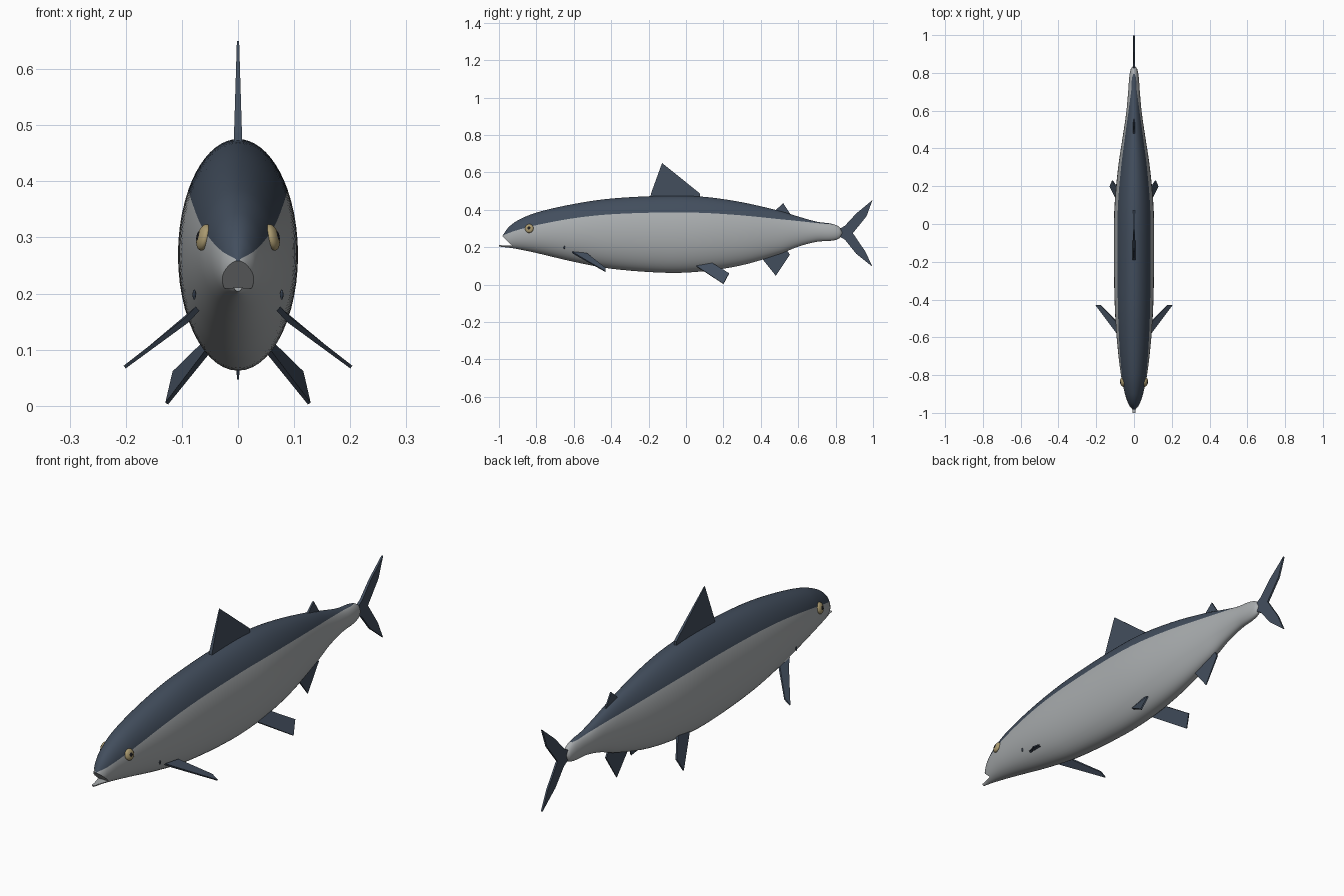
import bpy, bmesh, math
from mathutils import Vector, Matrix

cube = bpy.data.objects.get("Cube")
if cube:
    bpy.data.objects.remove(cube, do_unlink=True)


def material(name, rgb):
    m = bpy.data.materials.new(name)
    m.use_nodes = True
    m.diffuse_color = (*rgb, 1)
    m.node_tree.nodes["Principled BSDF"].inputs["Base Color"].default_value = (*rgb, 1)
    return m


BACK = material("slate blue", (0.055, 0.076, 0.11))
BELLY = material("silver grey", (0.40, 0.42, 0.43))
EYE = material("pale gold", (0.40, 0.32, 0.16))
PUPIL = material("black", (0.012, 0.012, 0.014))


def add_object(name, bm, *mats):
    bmesh.ops.recalc_face_normals(bm, faces=bm.faces)
    mesh = bpy.data.meshes.new(name)
    bm.to_mesh(mesh)
    bm.free()
    for m in mats:
        mesh.materials.append(m)
    ob = bpy.data.objects.new(name, mesh)
    bpy.context.collection.objects.link(ob)
    return ob


def select(ob):
    bpy.ops.object.select_all(action='DESELECT')
    ob.select_set(True)
    bpy.context.view_layer.objects.active = ob


def smooth(ob):
    select(ob)
    bpy.ops.object.shade_smooth_by_angle(angle=math.radians(35))


# Body stations: y, top, bottom, half width, height of the colour border
STATIONS = [
    (-1.00, .225, .204, .008, .25), (-.98, .262, .201, .014, .262),
    (-.95, .305, .198, .031, .275), (-.90, .343, .190, .048, .292),
    (-.80, .385, .169, .069, .318), (-.60, .431, .122, .092, .355),
    (-.40, .460, .085, .103, .376), (-.10, .475, .063, .107, .386),
    (.10, .469, .072, .103, .383), (.30, .440, .104, .084, .370),
    (.50, .394, .163, .054, .350), (.60, .364, .203, .040, .340),
    (.70, .336, .229, .031, .329), (.78, .325, .235, .025, .322),
    (.82, .308, .247, .017, .32), (.835, .284, .268, .006, .3)]


def slope(i, k):
    a, b = STATIONS[max(i - 1, 0)], STATIONS[min(i + 1, len(STATIONS) - 1)]
    return (b[k] - a[k]) / (b[0] - a[0])


def sections(steps):
    for i in range(len(STATIONS) - 1):
        a, b = STATIONS[i], STATIONS[i + 1]
        d = b[0] - a[0]
        for s in range(steps):
            t = s / steps
            yield [a[0] + d * t] + [
                (2*t**3 - 3*t*t + 1) * a[k] + (t**3 - 2*t*t + t) * d * slope(i, k)
                + (3*t*t - 2*t**3) * b[k] + (t**3 - t*t) * d * slope(i + 1, k)
                for k in range(1, 5)]
    yield STATIONS[-1]


# Body: lofted ellipses with a row of vertices along the colour border
UPPER, LOWER = 20, 36
bm = bmesh.new()
rings = []
for y, top, bottom, width, border in sections(6):
    mid, half = (top + bottom) / 2, (top - bottom) / 2
    start = math.asin(max(-.9, min(.97, (border - mid) / half)))
    arc = math.pi - 2 * start
    angles = [start + arc * j / UPPER for j in range(UPPER)]
    angles += [start + arc + (2 * math.pi - arc) * j / LOWER for j in range(LOWER)]
    rings.append([bm.verts.new((width * math.cos(a), y, mid + half * math.sin(a)))
                  for a in angles])
count = UPPER + LOWER
for r, q in zip(rings, rings[1:]):
    for j in range(count):
        n = (j + 1) % count
        f = bm.faces.new((r[j], r[n], q[n], q[j]))
        f.material_index = 0 if j < UPPER and r[0].co.y < .79 else 1
for r in (rings[0], rings[-1]):
    bm.faces.new(r).material_index = 1
body = add_object("body", bm, BACK, BELLY)

# Open mouth: a wedge cut out of the snout
bm = bmesh.new()
wedge = bm.faces.new([bm.verts.new((-.2, y, z)) for y, z in
                      ((-.93, .209), (-1.05, .212), (-1.05, .323))])
out = bmesh.ops.extrude_face_region(bm, geom=[wedge])
bmesh.ops.translate(bm, vec=(.4, 0, 0),
                    verts=[v for v in out["geom"] if isinstance(v, bmesh.types.BMVert)])
cutter = add_object("mouth_cutter", bm, BELLY)
cutter.hide_render = True
cut = body.modifiers.new("mouth", 'BOOLEAN')
cut.operation, cut.solver, cut.object = 'DIFFERENCE', 'EXACT', cutter
select(body)
bpy.ops.object.modifier_apply(modifier=cut.name)
bpy.data.objects.remove(cutter, do_unlink=True)
smooth(body)


# Fins: flat outlines given a thickness at each corner
def fin(name, points, thickness):
    pts = [Vector(p) for p in points]
    normal = sum((a.cross(b) for a, b in zip(pts, pts[1:] + pts[:1])), Vector()).normalized()
    bm = bmesh.new()
    one, two = [[bm.verts.new(p + normal * t * side) for p, t in zip(pts, thickness)]
                for side in (1, -1)]
    bm.faces.new(one)
    bm.faces.new(two[::-1])
    for i in range(len(pts)):
        n = (i + 1) % len(pts)
        bm.faces.new((one[i], two[i], two[n], one[n]))
    return add_object(name, bm, BACK)


def middle_fin(name, outline, thickness):
    return fin(name, [(0, y, z) for y, z in outline], thickness)


middle_fin("dorsal_fin", [(-.195, .45), (-.187, .487), (-.128, .65), (.075, .487), (.075, .45)],
           [.007, .007, .002, .006, .006])
middle_fin("small_back_fin", [(.47, .39), (.52, .435), (.557, .378), (.54, .36), (.48, .37)],
           [.005, .003, .003, .005, .005])
middle_fin("anal_fin", [(.40, .148), (.48, .047), (.555, .16), (.53, .20), (.43, .17)],
           [.005, .002, .003, .005, .005])
middle_fin("tail_fin", [(.80, .285), (.85, .315), (.91, .38), (.997, .452), (.965, .365),
                        (.892, .275), (.96, .175), (.997, .095), (.91, .165),
                        (.85, .24), (.80, .27)],
           [.007, .006, .005, .004, .004, .004, .004, .004, .005, .006, .007])

# Paired fins, eyes and gill spots
for side, word in ((1, "left"), (-1, "right")):
    fin(word + "_pectoral_fin",
        [(side * x, y, z) for x, y, z in ((.072, -.61, .173), (.092, -.575, .152),
         (.202, -.43, .069), (.176, -.43, .088), (.08, -.53, .165))],
        [.005, .005, .003, .003, .005])
    fin(word + "_pelvic_fin",
        [(side * x, y, z) for x, y, z in ((.05, .05, .102), (.127, .20, .004),
         (.114, .23, .06), (.055, .14, .115))],
        [.005, .003, .003, .005])

    # Flattened eyeball facing outward and a little upward
    place = (Matrix.Translation((side * .061, -.838, .300))
             @ Matrix.Rotation(side * math.radians(-15), 4, 'Y')
             @ Matrix.Rotation(side * math.radians(-10), 4, 'Z'))
    bm = bmesh.new()
    bmesh.ops.create_uvsphere(bm, u_segments=24, v_segments=14, radius=1,
                              matrix=place @ Matrix.Diagonal((.012, .023, .024, 1)))
    smooth(add_object(word + "_eye", bm, EYE))
    bm = bmesh.new()
    bmesh.ops.create_uvsphere(bm, u_segments=16, v_segments=8, radius=1,
                              matrix=place @ Matrix.Translation((side * .0105, 0, 0))
                              @ Matrix.Diagonal((.0025, .009, .009, 1)))
    smooth(add_object(word + "_pupil", bm, PUPIL))

    bm = bmesh.new()
    bmesh.ops.create_uvsphere(bm, u_segments=12, v_segments=8, radius=1,
                              matrix=Matrix.Translation((side * .078, -.65, .198))
                              @ Matrix.Diagonal((.003, .004, .009, 1)))
    smooth(add_object(word + "_gill_spot", bm, BACK))
